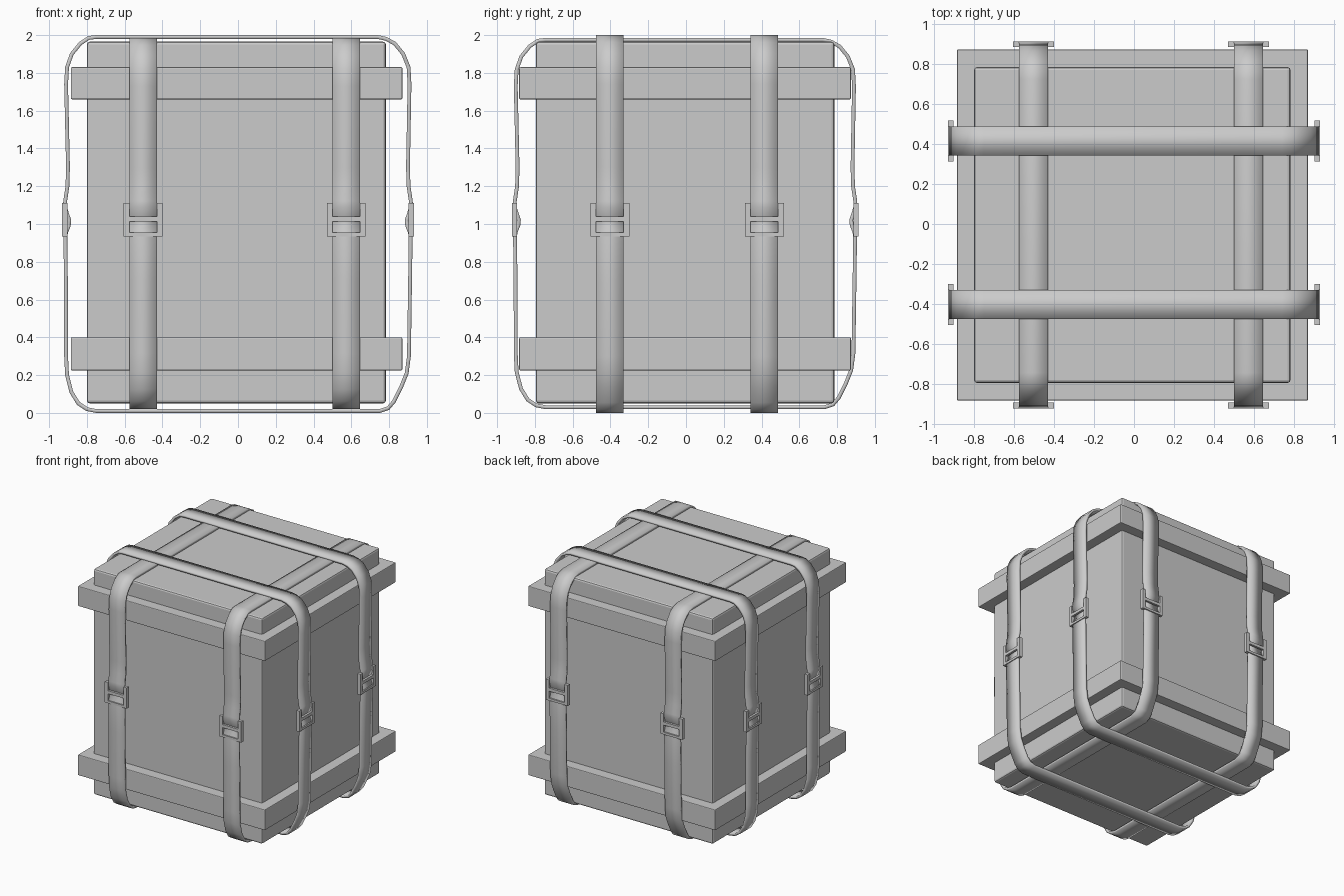
import bpy, bmesh
from math import pi
from mathutils import Matrix, Vector

if "Cube" in bpy.data.objects:
    bpy.data.objects.remove(bpy.data.objects["Cube"])


def finish(bm, name):
    bmesh.ops.recalc_face_normals(bm, faces=bm.faces)
    me = bpy.data.meshes.new(name)
    bm.to_mesh(me)
    bm.free()
    ob = bpy.data.objects.new(name, me)
    bpy.context.collection.objects.link(ob)
    return ob


def add_box(bm, lo, hi):
    lo, hi = Vector(lo), Vector(hi)
    s = hi - lo
    m = Matrix.Translation((lo + hi) / 2) @ Matrix.Diagonal((s.x, s.y, s.z, 1))
    bmesh.ops.create_cube(bm, size=1, matrix=m)


def box(name, lo, hi, bevel):
    bm = bmesh.new()
    add_box(bm, lo, hi)
    ob = finish(bm, name)
    mod = ob.modifiers.new("bevel", 'BEVEL')
    mod.width, mod.segments = bevel, 2
    return ob


# crate body and the two surrounding bands
box("crate_body", (-.80, -.795, .05), (.783, .785, 1.965), .015)
box("upper_band", (-.885, -.883, 1.66), (.87, .873, 1.83), .006)
box("lower_band", (-.885, -.883, .225), (.87, .873, .40), .006)

# strap centre line: right side going down, then left side; the webbing
# runs over the buckle's top bar, behind its middle bar and out below
side = [(.90, 1.30), (.903, 1.20), (.915, 1.12), (.916, 1.09), (.902, 1.045),
        (.893, 1.02), (.896, .99), (.910, .955), (.914, .93), (.911, .70)]
right = [(.74, 1.99), (.785, 1.98), (.83, 1.955), (.875, 1.90), (.903, 1.83),
         (.908, 1.74)] + side + [(.905, .30), (.893, .21), (.865, .14),
         (.825, .06), (.795, .025), (.75, .01)]
left = [(.75, 1.99), (.79, 1.985), (.835, 1.955), (.88, 1.90), (.905, 1.83),
        (.91, 1.74)] + side + [(.91, .30), (.905, .20), (.882, .11),
        (.845, .05), (.80, .02), (.75, .01)]
loop = right + [(-u, z) for u, z in reversed(left)]
HALF = .073


def strap(name, axis, centre):
    bm = bmesh.new()
    rows = []
    for u, z in loop:
        row = []
        for w in (centre - HALF, centre + HALF):
            if axis == 'x':
                co = (u, w, z)
            else:
                co = (w, u * .985 - .005, .03 + (z - .01) * 1.945 / 1.98)
            row.append(bm.verts.new(co))
        rows.append(row)
    for a, b in zip(rows, rows[1:] + rows[:1]):
        bm.faces.new((a[0], a[1], b[1], b[0]))
    ob = finish(bm, name)
    mod = ob.modifiers.new("thickness", 'SOLIDIFY')
    mod.thickness, mod.offset = .02, 0
    mod.use_even_offset = True
    bpy.ops.object.select_all(action='DESELECT')
    bpy.context.view_layer.objects.active = ob
    ob.select_set(True)
    bpy.ops.object.shade_smooth_by_angle(angle=pi / 6)


def buckle(name, location, angle):
    # ladder-shaped frame facing -y before rotation
    bm = bmesh.new()
    for s in (-1, 1):
        x0, x1 = sorted((s * .073, s * .103))
        add_box(bm, (x0, -.014, -.088), (x1, .014, .088))
    for z0, z1, y0, y1 in ((-.088, -.068, -.014, .012),
                           (-.008, .018, -.014, .004),
                           (.068, .088, -.002, .014)):
        add_box(bm, (-.075, y0, z0), (.075, y1, z1))
    ob = finish(bm, name)
    ob.location = location
    ob.rotation_euler = (0, 0, angle)


# straps running over the left and right sides
for i, y in enumerate((-.403, .415)):
    strap(f"side_strap_{i}", 'x', y)
    for s in (-1, 1):
        buckle(f"side_buckle_{i}_{s}", (s * .917, y, 1.022), s * pi / 2)

# straps running over the front and back
for i, x in enumerate((-.502, .573)):
    strap(f"front_strap_{i}", 'y', x)
    for s in (-1, 1):
        buckle(f"front_buckle_{i}_{s}", (x, s * .904 - .004, 1.022),
               0 if s < 0 else pi)
